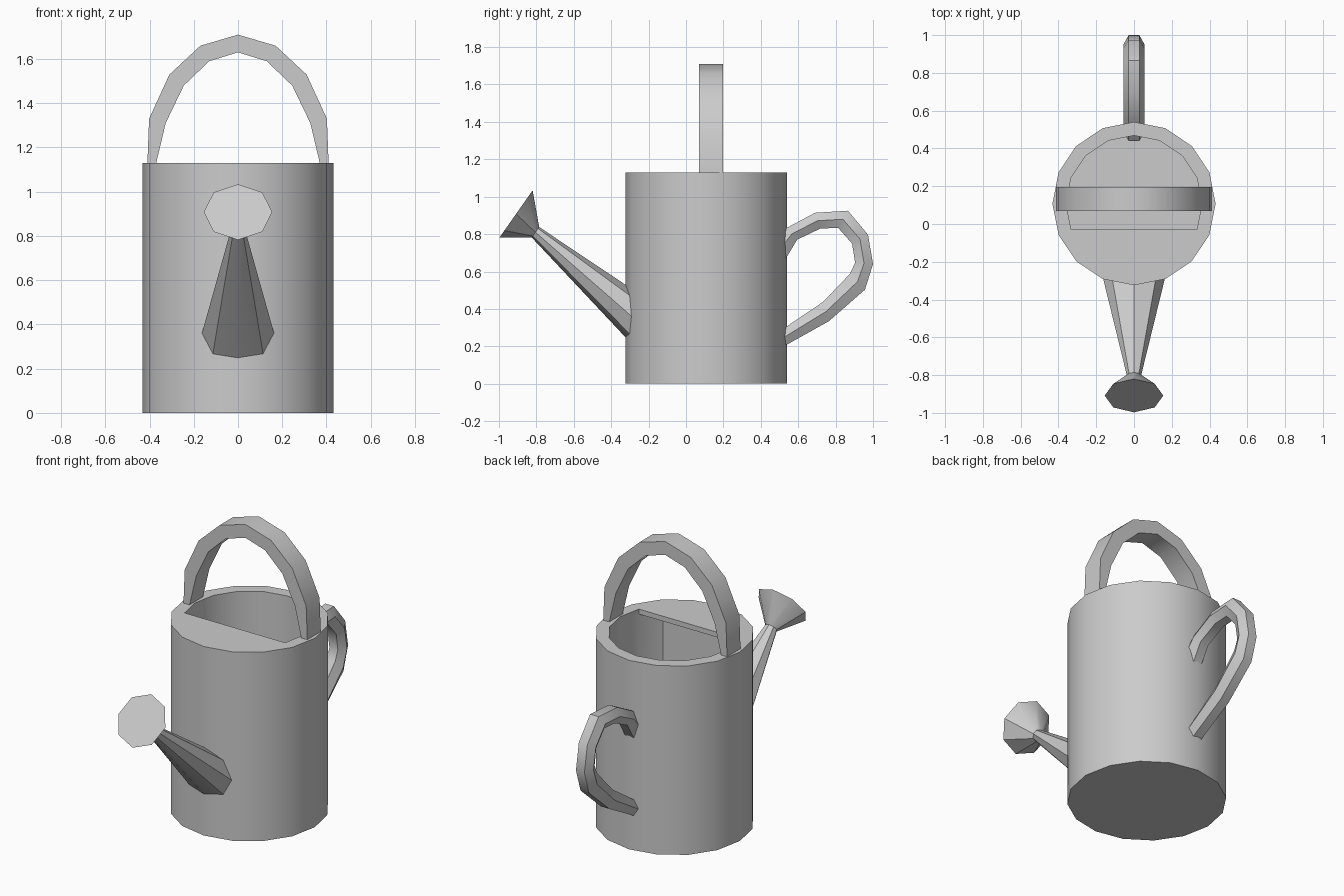
import bpy
import bmesh
from math import cos, sin, radians

if "Cube" in bpy.data.objects:
    bpy.data.objects.remove(bpy.data.objects["Cube"])

metal = bpy.data.materials.new("grey_metal")
metal.use_nodes = True
grey = (0.6, 0.6, 0.6, 1)
metal.diffuse_color = grey
metal.node_tree.nodes["Principled BSDF"].inputs["Base Color"].default_value = grey


def finish(bm, name):
    bmesh.ops.recalc_face_normals(bm, faces=bm.faces)
    mesh = bpy.data.meshes.new(name)
    bm.to_mesh(mesh)
    bm.free()
    mesh.materials.append(metal)
    obj = bpy.data.objects.new(name, mesh)
    bpy.context.collection.objects.link(obj)
    bpy.ops.object.select_all(action='DESELECT')
    obj.select_set(True)
    bpy.context.view_layer.objects.active = obj
    bpy.ops.object.shade_smooth_by_angle(angle=radians(35))
    return obj


def strip(bm, a, b):
    """Quads between two closed rings of equal length."""
    for i in range(len(a)):
        j = (i + 1) % len(a)
        bm.faces.new((a[i], a[j], b[j], b[i]))


def loft(name, rings):
    """Closed tube through a list of point rings, capped at both ends."""
    bm = bmesh.new()
    loops = [[bm.verts.new(p) for p in ring] for ring in rings]
    for a, b in zip(loops, loops[1:]):
        strip(bm, a, b)
    bm.faces.new(loops[0])
    bm.faces.new(loops[-1])
    return finish(bm, name)


# Body: a 16-sided can with a half-covered mouth and a hollow inside
CY, R, RI, TOP, LID = 0.108, 0.432, 0.36, 1.13, 1.10
STEP = radians(22.5)
bm = bmesh.new()


def arc(radius, z, first, last):
    return [bm.verts.new((radius * cos(i * STEP), CY + radius * sin(i * STEP), z))
            for i in range(first, last + 1)]


base, rim = arc(R, 0, -1, 14), arc(R, TOP, -1, 14)
strip(bm, base, rim)
bm.faces.new(base)
mouth, under = arc(RI, TOP, -1, 9), arc(RI, LID, -1, 9)
for i in range(10):
    bm.faces.new((rim[i], rim[i + 1], mouth[i + 1], mouth[i]))
bm.faces.new(rim[10:] + [rim[0], mouth[0], mouth[10]])
strip(bm, mouth, under)
right_corner, left_corner = arc(RI, LID, -2, -2), arc(RI, LID, 10, 10)
cavity = right_corner + under + left_corner
bm.faces.new((under[0], under[-1], left_corner[0], right_corner[0]))
floor = arc(RI, 0.07, -2, 10)
strip(bm, cavity, floor)
bm.faces.new(floor)
finish(bm, "can_body")


# Spout and sprinkler head: octagonal rings given by their bottom and top points
def octagon(half_width, bottom, top):
    ring = []
    for i in range(8):
        a = i * radians(45)
        t = (1 + sin(a)) / 2
        ring.append((half_width * cos(a),
                     bottom[0] + (top[0] - bottom[0]) * t,
                     bottom[1] + (top[1] - bottom[1]) * t))
    return ring


tip = octagon(0.037, (-0.825, 0.782), (-0.785, 0.838))
loft("spout", [octagon(0.173, (-0.25, 0.17), (-0.25, 0.48)), tip])
loft("sprinkler_head", [tip, octagon(0.155, (-0.997, 0.782), (-0.82, 1.034))])

# Carrying arch: outer and inner edge of one half, mirrored
half = [((0.41, 1.12), (0.372, 1.12)), ((0.402, 1.33), (0.327, 1.31)),
        ((0.31, 1.53), (0.245, 1.48)), ((0.17, 1.66), (0.13, 1.59))]
crown = [((0, 1.71), (0, 1.63))]
mirrored = [tuple((-x, z) for x, z in pair) for pair in reversed(half)]
loft("carrying_arch", [[(o[0], 0.07, o[1]), (o[0], 0.197, o[1]),
                        (i[0], 0.197, i[1]), (i[0], 0.07, i[1])]
                       for o, i in half + crown + mirrored])

# Rear grip: hexagonal tube through outer and inner edge points
grip = [((0.44, 0.74), (0.525, 0.655)), ((0.54, 0.834), (0.594, 0.77)),
        ((0.69, 0.914), (0.717, 0.829)), ((0.866, 0.925), (0.813, 0.834)),
        ((0.973, 0.797), (0.888, 0.749)), ((1.0, 0.64), (0.904, 0.647)),
        ((0.957, 0.503), (0.877, 0.588)), ((0.765, 0.335), (0.733, 0.438)),
        ((0.50, 0.187), (0.50, 0.28))]
rings = []
for o, i in grip:
    m = ((o[0] + i[0]) / 2, (o[1] + i[1]) / 2)
    section = [(0.028, o), (0.055, m), (0.028, i), (-0.028, i), (-0.055, m), (-0.028, o)]
    rings.append([(x, *p) for x, p in section])
loft("rear_grip", rings)
